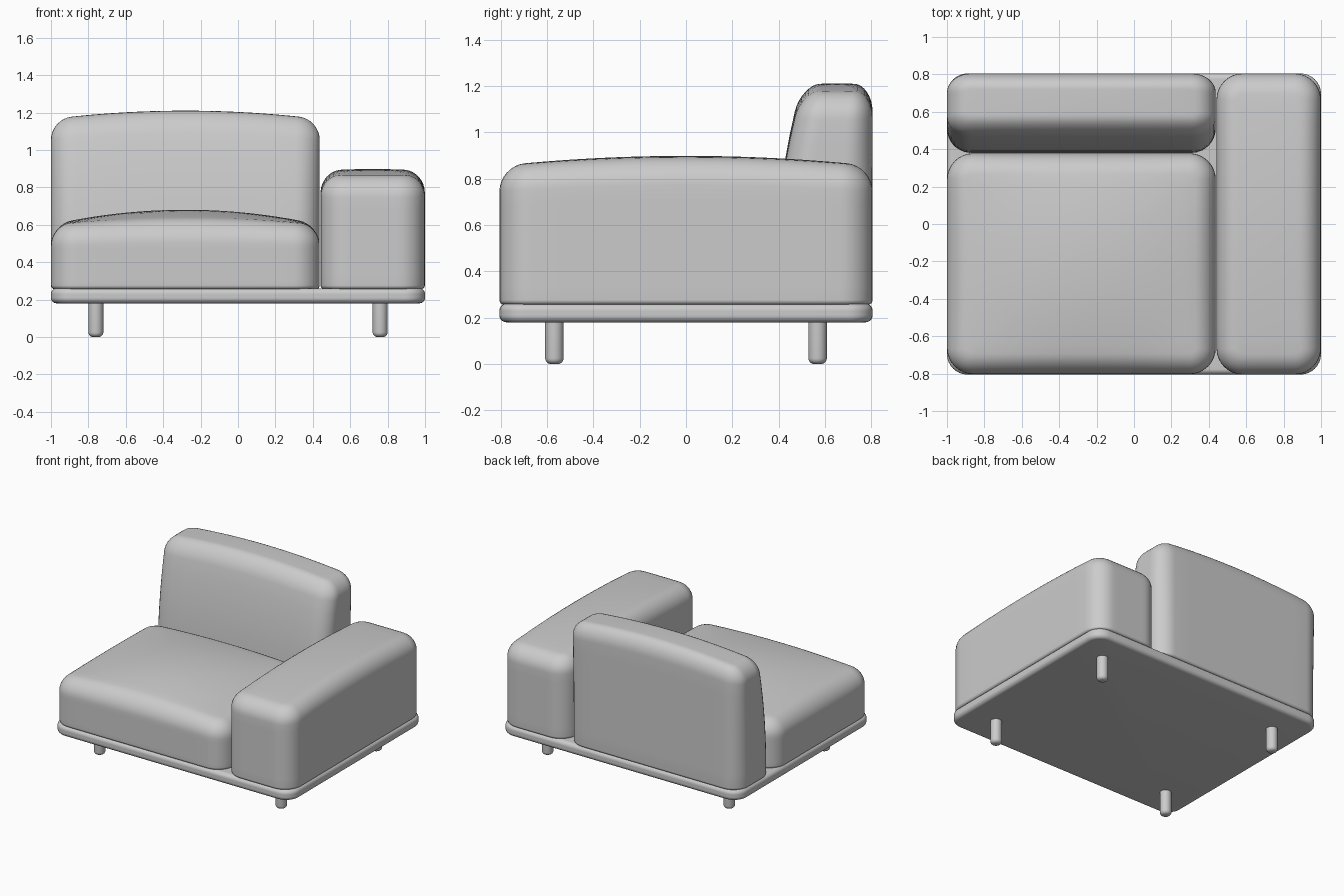
import bpy, bmesh, math

if "Cube" in bpy.data.objects:
    bpy.data.objects.remove(bpy.data.objects["Cube"])


def ring(hx, hy, r, arc=8, straight=10):
    """Rounded rectangle outline, counter-clockwise, centred on the origin."""
    corners = [(hx - r, hy - r, 0), (-hx + r, hy - r, 90),
               (-hx + r, -hy + r, 180), (hx - r, -hy + r, 270)]
    arcs = []
    for cx, cy, start in corners:
        angles = [math.radians(start + 90 * i / arc) for i in range(arc + 1)]
        arcs.append([(cx + r * math.cos(a), cy + r * math.sin(a)) for a in angles])
    pts = []
    for i, a in enumerate(arcs):
        p, q = a[-1], arcs[(i + 1) % 4][0]
        pts += a
        pts += [(p[0] + (q[0] - p[0]) * k / straight,
                 p[1] + (q[1] - p[1]) * k / straight) for k in range(1, straight)]
    return pts


def finish(bm, name):
    bmesh.ops.recalc_face_normals(bm, faces=bm.faces)
    mesh = bpy.data.meshes.new(name)
    bm.to_mesh(mesh)
    bm.free()
    obj = bpy.data.objects.new(name, mesh)
    bpy.context.collection.objects.link(obj)
    for o in bpy.context.selected_objects:
        o.select_set(False)
    obj.select_set(True)
    bpy.context.view_layer.objects.active = obj
    bpy.ops.object.shade_smooth_by_angle(angle=math.radians(35))
    return obj


def cushion(name, xs, ys, zs, corner, top_r, bottom_r, crown=0, fall=(1, 1), lean=0):
    """Lofted rounded block with a domed top and an optional leaning front."""
    (x0, x1), (y0, y1), (z0, z1) = xs, ys, zs
    hx, hy, h = (x1 - x0) / 2, (y1 - y0) / 2, z1 - z0
    steps = [math.pi / 2 * i / 8 for i in range(9)]
    # (inset, height, scale) from bottom edge to the middle of the top
    profile = [(bottom_r * (1 - math.sin(a)), bottom_r * (1 - math.cos(a)), 1) for a in steps]
    wall = h - top_r - bottom_r
    profile += [(0, bottom_r + wall * i / 8, 1) for i in range(1, 8)]
    profile += [(top_r * (1 - math.cos(a)), h - top_r + top_r * math.sin(a), 1) for a in steps]
    profile += [(top_r, h, s / 10) for s in range(9, 0, -1)]

    bm = bmesh.new()

    def place(x, y, z):
        t = z / h
        bulge = (1 - fall[0] * (x / hx) ** 2) * (1 - fall[1] * (y / hy) ** 2)
        y = hy - (hy - y) * (1 - lean * t ** 2.2)
        return bm.verts.new(((x0 + x1) / 2 + x, (y0 + y1) / 2 + y, z0 + z + crown * t * bulge))

    rings = [[place(x * s, y * s, z) for x, y in ring(hx - d, hy - d, corner - d)]
             for d, z, s in profile]
    n = len(rings[0])
    for a, b in zip(rings, rings[1:]):
        for i in range(n):
            j = (i + 1) % n
            bm.faces.new((a[i], a[j], b[j], b[i]))
    centre = place(0, 0, h)
    for i in range(n):
        bm.faces.new((rings[-1][i], rings[-1][(i + 1) % n], centre))
    bm.faces.new(rings[0][::-1])
    return finish(bm, name)


def leg(name, x, y):
    """Round peg with a softened foot."""
    bm = bmesh.new()
    bmesh.ops.create_cone(bm, cap_ends=True, segments=32, radius1=0.04, radius2=0.04, depth=0.2)
    bmesh.ops.translate(bm, verts=bm.verts, vec=(x, y, 0.1))
    foot = [e for e in bm.edges if all(v.co.z < 0.01 for v in e.verts)]
    bmesh.ops.bevel(bm, geom=foot, offset=0.025, segments=5, profile=0.5, affect='EDGES')
    return finish(bm, name)


# Base platform
cushion("base", (-1, 1), (-0.805, 0.805), (0.18, 0.26), 0.11, 0.03, 0.03)

# Upholstery
cushion("seat", (-1, 0.437), (-0.803, 0.378), (0.256, 0.6), 0.14, 0.11, 0.02,
        crown=0.08, fall=(1, 0.8))
cushion("armrest", (0.441, 0.999), (-0.805, 0.805), (0.256, 0.855), 0.14, 0.11, 0.02,
        crown=0.043, fall=(0.25, 1))
cushion("backrest", (-1, 0.437), (0.38, 0.805), (0.256, 1.165), 0.13, 0.11, 0.02,
        crown=0.045, fall=(1, 0.1), lean=0.28)

# Legs
for side, x in (("left", -0.76), ("right", 0.76)):
    for end, y in (("front", -0.568), ("back", 0.568)):
        leg(f"{end}_{side}_leg", x, y)
